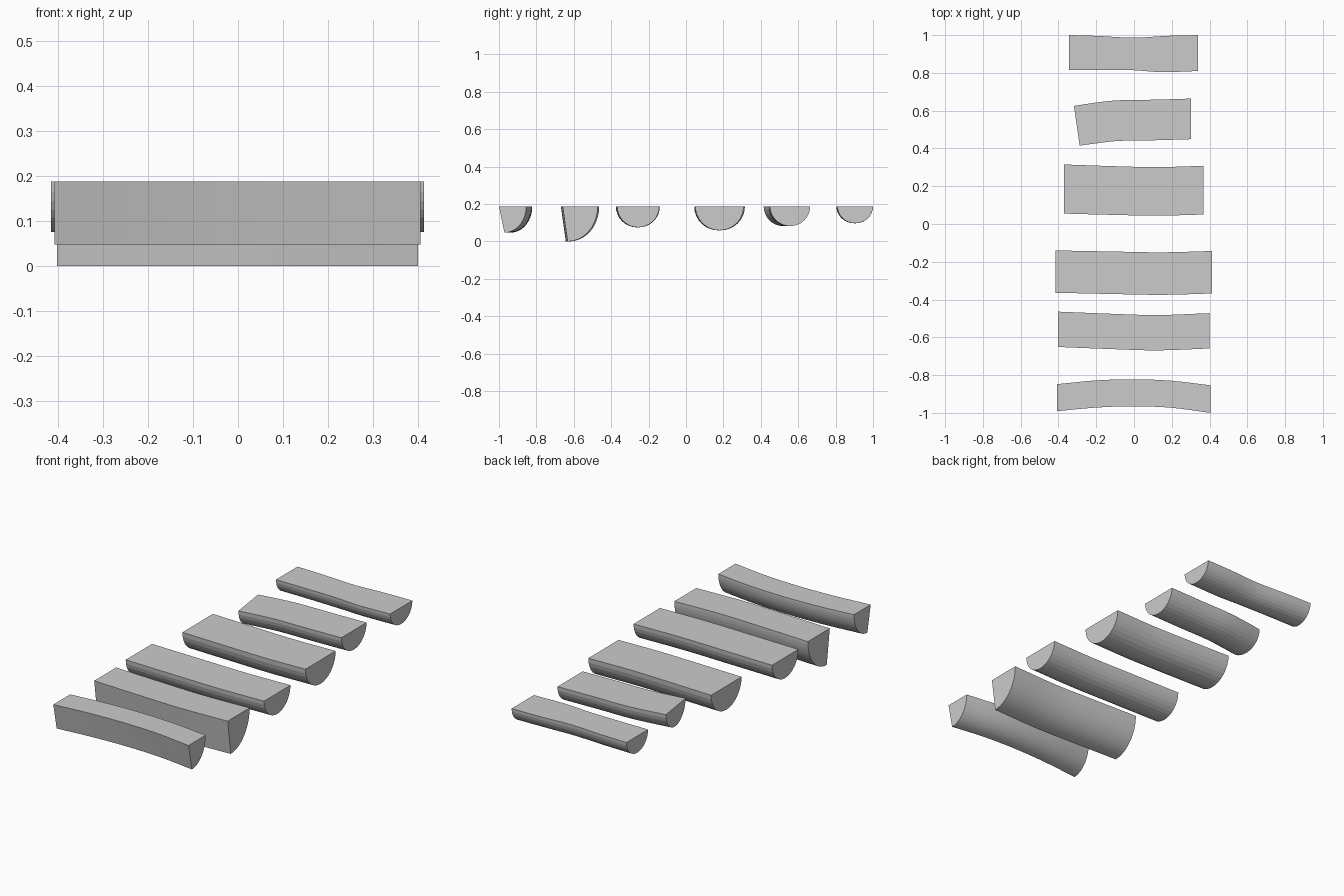
import bpy, bmesh, math
from mathutils import Vector

if "Cube" in bpy.data.objects:
    bpy.data.objects.remove(bpy.data.objects["Cube"])

TOP = 0.187
SIDES = 16   # facets around the log
STEPS = 4    # rings between stations


def half_round():
    # (across, depth) from front edge to back edge
    return [(0.5 - 0.5 * math.cos(math.pi * i / SIDES), math.sin(math.pi * i / SIDES))
            for i in range(SIDES + 1)]


def quarter_round(lean):
    # flat, slightly leaning front face and a curved back
    arc = [math.pi / 2 * i / SIDES for i in range(SIDES + 1)]
    return [(0, 0)] + [(lean + (1 - lean) * math.sin(a), math.cos(a)) for a in arc]


def smooth(points):
    # Catmull-Rom through the edge points
    pts = [Vector(p) for p in points]
    pts = [2 * pts[0] - pts[1]] + pts + [2 * pts[-1] - pts[-2]]
    out = []
    for i in range(1, len(pts) - 2):
        a, b, c, d = pts[i - 1:i + 3]
        for s in range(STEPS):
            t = s / STEPS
            out.append(0.5 * (2 * b + (c - a) * t + (2 * a - 5 * b + 4 * c - d) * t ** 2
                              + (3 * b - a - 3 * c + d) * t ** 3))
    return out + [pts[-2]]


def plank(name, profile, depth, front, back):
    bm = bmesh.new()
    rings = []
    for f, b in zip(smooth(front), smooth(back)):
        ring = []
        for u, d in profile:
            p = f.lerp(b, u)
            ring.append(bm.verts.new((p.x, p.y, TOP - depth * max(d, 0))))
        rings.append(ring)
    n = len(profile)
    for r, s in zip(rings, rings[1:]):
        for i in range(n):
            j = (i + 1) % n
            bm.faces.new((r[i], r[j], s[j], s[i]))
    bm.faces.new(rings[0])
    bm.faces.new(rings[-1])
    bmesh.ops.recalc_face_normals(bm, faces=bm.faces)
    mesh = bpy.data.meshes.new(name)
    bm.to_mesh(mesh)
    bm.free()
    bpy.context.collection.objects.link(bpy.data.objects.new(name, mesh))


# half-log planks, back to front
plank("plank_1", half_round(), 0.090,
      [(-.345, .816), (-.18, .816), (0, .814), (.15, .804), (.34, .81)],
      [(-.345, 1.0), (-.2, .996), (0, .986), (.17, .996), (.34, 1.0)])
plank("plank_2", half_round(), 0.105,
      [(-.288, .415), (-.19, .428), (-.08, .44), (.1, .443), (.302, .449)],
      [(-.318, .625), (-.2, .643), (-.08, .655), (.1, .658), (.302, .664)])
plank("plank_3", half_round(), 0.128,
      [(-.37, .055), (-.1, .048), (.12, .044), (.367, .05)],
      [(-.37, .315), (-.1, .306), (.12, .301), (.367, .308)])
plank("plank_4", half_round(), 0.112,
      [(-.415, -.364), (-.1, -.371), (.15, -.375), (.413, -.368)],
      [(-.415, -.14), (-.1, -.146), (.15, -.15), (.413, -.143)])

# split planks with a flat front face
plank("plank_5", quarter_round(.14), TOP,
      [(-.402, -.651), (-.1, -.663), (.13, -.669), (.4, -.659)],
      [(-.402, -.464), (-.1, -.476), (.13, -.482), (.4, -.472)])
plank("plank_6", quarter_round(.2), 0.14,
      [(-.408, -.991), (-.2, -.972), (0, -.965), (.2, -.973), (.405, -1.0)],
      [(-.408, -.848), (-.2, -.828), (0, -.822), (.2, -.83), (.405, -.854)])
